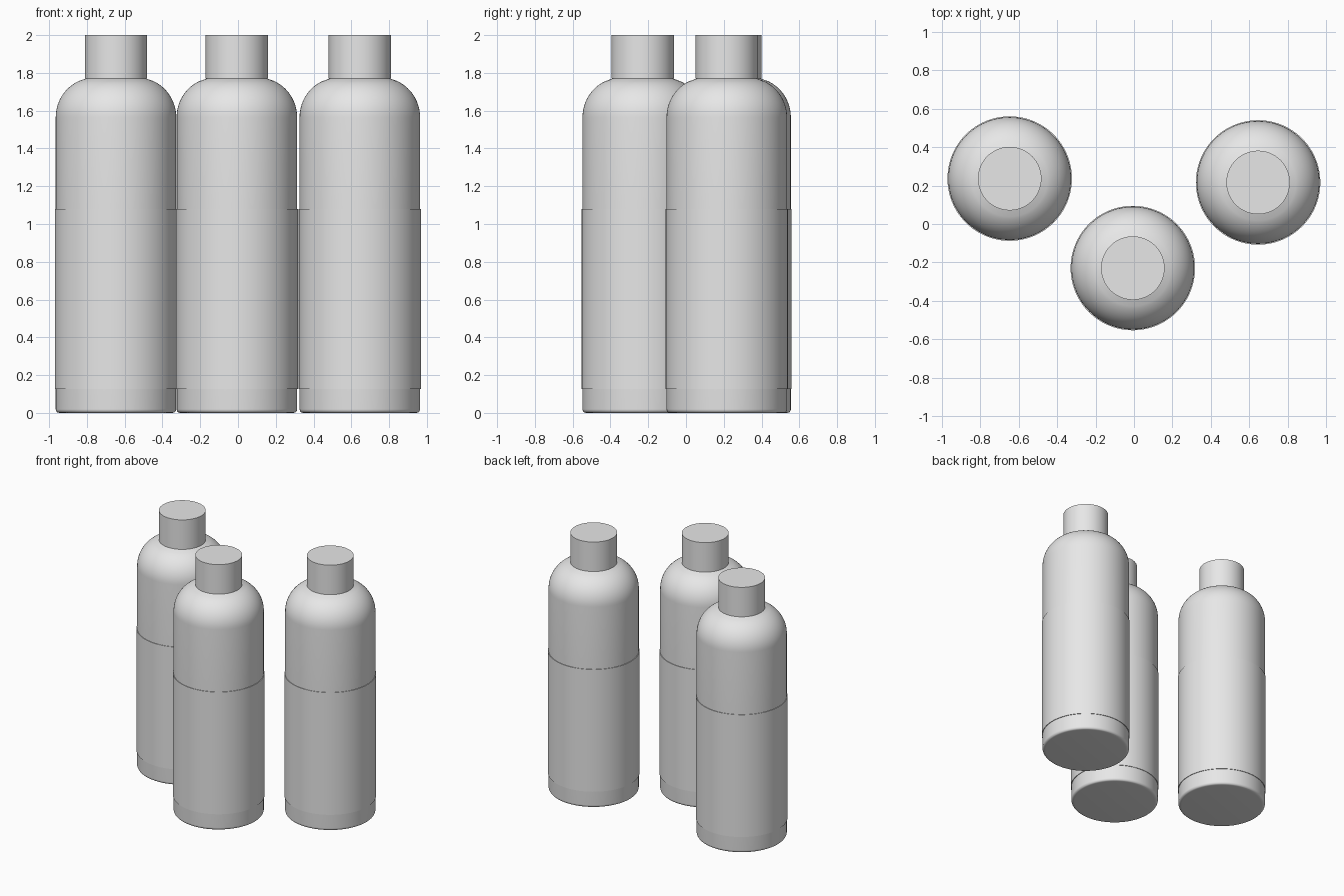
import bpy, bmesh, math

if "Cube" in bpy.data.objects:
    bpy.data.objects.remove(bpy.data.objects["Cube"])

SEGMENTS = 96


def material(name, value):
    m = bpy.data.materials.new(name)
    m.diffuse_color = (value, value, value, 1)
    m.use_nodes = True
    m.node_tree.nodes["Principled BSDF"].inputs["Base Color"].default_value = m.diffuse_color
    return m


grey = material("light grey", 0.8)


def lathe(name, profile, location):
    """Revolve (radius, height) points around z."""
    bm = bmesh.new()
    rings = []
    for r, z in profile:
        if r == 0:
            rings.append([bm.verts.new((0, 0, z))])
        else:
            rings.append([bm.verts.new((r * math.cos(2 * math.pi * i / SEGMENTS),
                                        r * math.sin(2 * math.pi * i / SEGMENTS), z))
                          for i in range(SEGMENTS)])
    for a, b in zip(rings, rings[1:]):
        for i in range(SEGMENTS):
            j = (i + 1) % SEGMENTS
            if len(a) == 1:
                bm.faces.new((a[0], b[j], b[i]))
            elif len(b) == 1:
                bm.faces.new((a[i], a[j], b[0]))
            else:
                bm.faces.new((a[i], a[j], b[j], b[i]))
    mesh = bpy.data.meshes.new(name)
    bm.to_mesh(mesh)
    bm.free()
    mesh.materials.append(grey)
    obj = bpy.data.objects.new(name, mesh)
    obj.location = location
    bpy.context.collection.objects.link(obj)
    bpy.ops.object.select_all(action='DESELECT')
    obj.select_set(True)
    bpy.context.view_layer.objects.active = obj
    bpy.ops.object.shade_smooth_by_angle(angle=math.radians(35))


def arc(cr, cz, rr, rz, start, end, steps):
    """Elliptical arc of profile points, angles in degrees."""
    angles = [math.radians(start + (end - start) * i / steps) for i in range(steps + 1)]
    return [(cr + rr * math.cos(t), cz + rz * math.sin(t)) for t in angles]


R = 0.319
# body: flat base, rounded foot, straight wall, round shoulder, sloped top, short neck
body = ([(0, 0), (0.295, 0)] + arc(R - 0.018, 0.02, 0.018, 0.02, -70, 0, 5)
        + arc(R - 0.205, 1.565, 0.205, 0.21, 0, 66, 14)
        + [(0.165, 1.768), (0.14, 1.778), (0.14, 1.80), (0, 1.80)])
# label: thin sleeve around the lower body
label = [(R - 0.002, 0.127), (0.3235, 0.127), (0.3235, 1.08), (R - 0.002, 1.08)]
# cap: plain cylinder overhanging the neck
cap = [(0, 1.77), (0.165, 1.77), (0.165, 2.0), (0, 2.0)]

for side, x, y in (("left", -0.646, 0.236), ("middle", -0.006, -0.229), ("right", 0.645, 0.216)):
    lathe(side + "_bottle_body", body, (x, y, 0))
    lathe(side + "_bottle_label", label, (x, y, 0))
    lathe(side + "_bottle_cap", cap, (x, y, 0))
